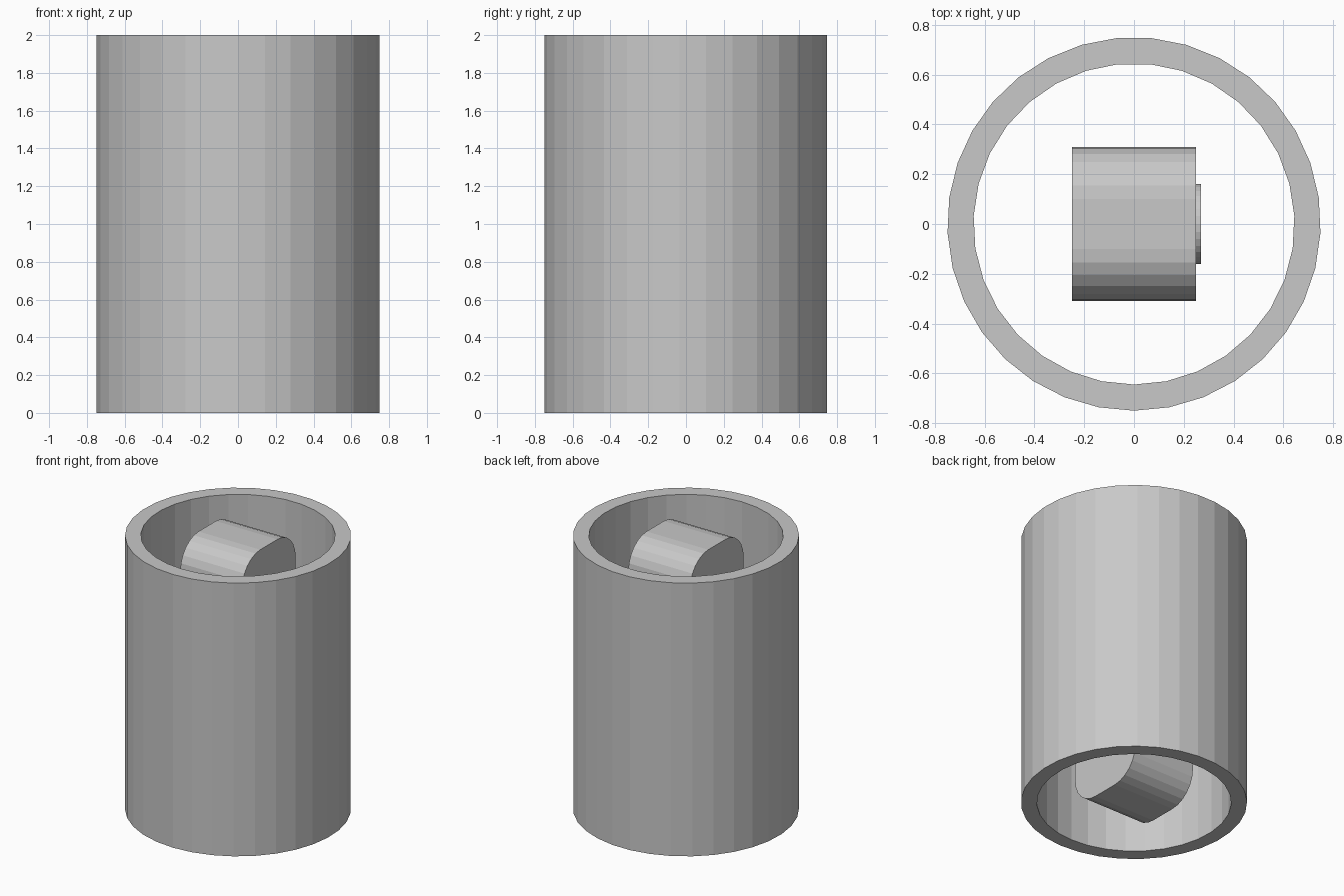
import bpy, bmesh, math

if "Cube" in bpy.data.objects:
    bpy.data.objects.remove(bpy.data.objects["Cube"])

grey = bpy.data.materials.new("plain grey")
grey.diffuse_color = (0.58, 0.58, 0.58, 1)
grey.use_nodes = True
grey.node_tree.nodes["Principled BSDF"].inputs["Base Color"].default_value = grey.diffuse_color


def ring(radius, sides, cx=0, cy=0):
    # regular polygon with one corner pointing to -y
    step = 2 * math.pi / sides
    return [(cx + radius * math.cos(i * step - math.pi / 2),
             cy + radius * math.sin(i * step - math.pi / 2)) for i in range(sides)]


def rounded_rect(half_w, half_h, r, seg):
    pts = []
    for q, (sx, sy) in enumerate([(1, 1), (-1, 1), (-1, -1), (1, -1)]):
        for i in range(seg + 1):
            a = math.pi / 2 * (q + i / seg)
            pts.append((sx * (half_w - r) + r * math.cos(a),
                        sy * (half_h - r) + r * math.sin(a)))
    return pts


def prism(name, loops, depth, location, rotation=(0, 0, 0)):
    # filled outline (inner loops become holes), extruded and turned into a mesh
    curve = bpy.data.curves.new(name + "_outline", "CURVE")
    curve.dimensions = "2D"
    curve.fill_mode = "BOTH"
    curve.extrude = depth / 2
    for pts in loops:
        s = curve.splines.new("POLY")
        s.points.add(len(pts) - 1)
        for p, (x, y) in zip(s.points, pts):
            p.co = (x, y, 0, 1)
        s.use_cyclic_u = True
        s.use_smooth = False
    tmp = bpy.data.objects.new(name + "_outline", curve)
    bpy.context.collection.objects.link(tmp)
    bpy.context.view_layer.update()
    dg = bpy.context.evaluated_depsgraph_get()
    mesh = bpy.data.meshes.new_from_object(tmp.evaluated_get(dg))
    bpy.data.objects.remove(tmp)
    bm = bmesh.new()
    bm.from_mesh(mesh)
    bmesh.ops.remove_doubles(bm, verts=bm.verts, dist=1e-5)
    bmesh.ops.recalc_face_normals(bm, faces=bm.faces)
    for f in bm.faces:
        f.smooth = False
        f.material_index = 0
    bm.to_mesh(mesh)
    bm.free()
    mesh.materials.clear()
    mesh.materials.append(grey)
    ob = bpy.data.objects.new(name, mesh)
    ob.location = location
    ob.rotation_euler = rotation
    bpy.context.collection.objects.link(ob)
    return ob


side_on = (math.pi / 2, 0, math.pi / 2)  # outline in y-z, depth along x

# open tube
prism("outer_tube", [ring(0.75, 33), ring(0.645, 31)], 2.0, (0, 0, 1))
# tall rounded block standing inside the tube
prism("inner_block", [rounded_rect(0.31, 1.0, 0.21, 6)], 0.5, (0, 0, 1), side_on)
# shallow round boss on the right face of the block
prism("side_disc", [ring(0.16, 32)], 0.03, (0.255, 0, 1), side_on)
